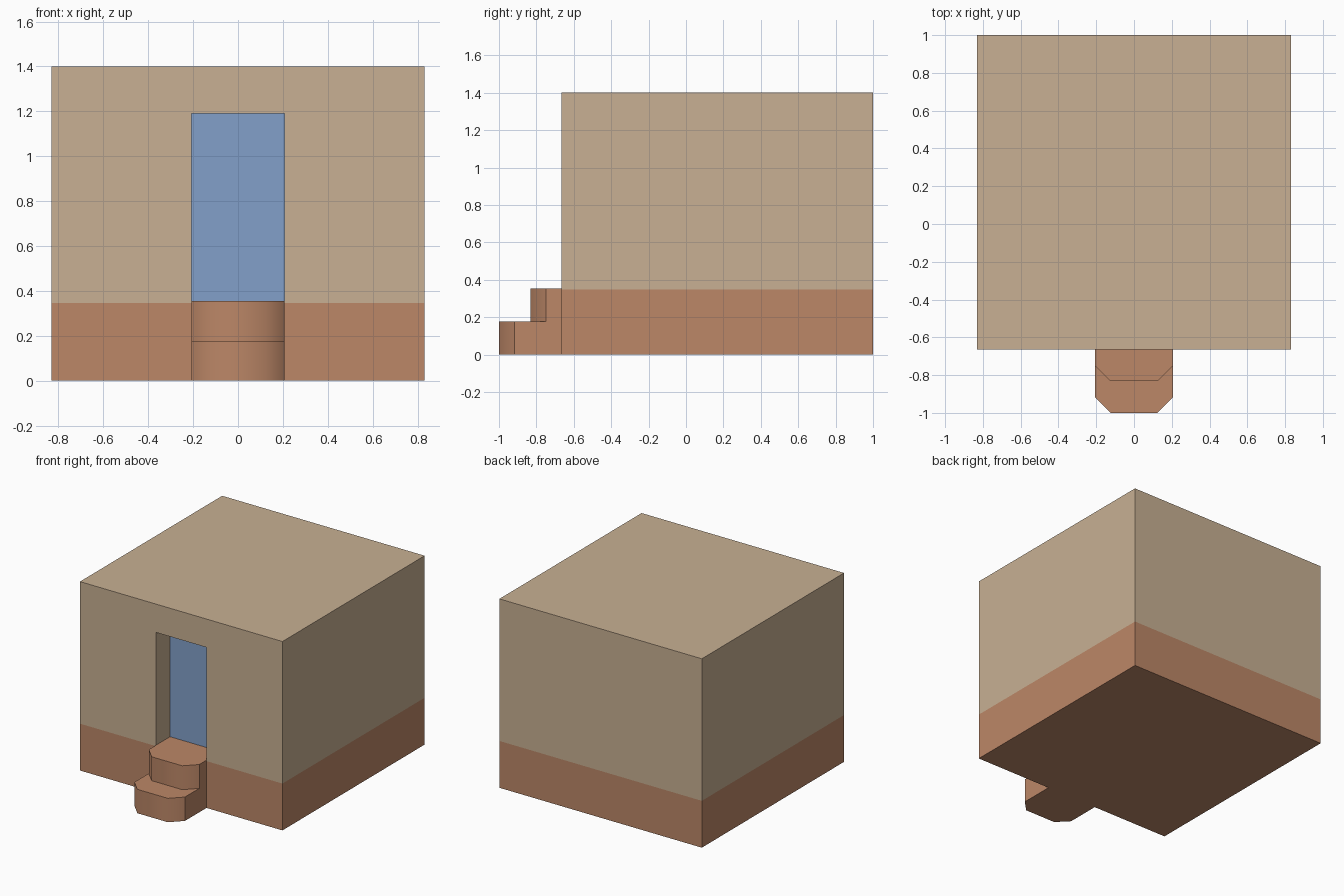
import bpy, bmesh

if "Cube" in bpy.data.objects:
    bpy.data.objects.remove(bpy.data.objects["Cube"])

W, Y0, Y1, H = 0.83, -0.665, 1.0, 1.4      # house half width, front, back, height
BAND, DOOR_W, DOOR_H = 0.347, 0.207, 1.19  # base band height, doorway half width, top
DEPTH = 0.17                               # doorway recess depth


def material(name, rgb):
    m = bpy.data.materials.new(name)
    m.diffuse_color = (*rgb, 1)
    m.use_nodes = True
    m.node_tree.nodes["Principled BSDF"].inputs["Base Color"].default_value = m.diffuse_color
    return m


tan = material("tan_wall", (0.578, 0.434, 0.292))
brown = material("brown_base", (0.503, 0.242, 0.136))
blue = material("blue_door", (0.223, 0.352, 0.591))


def finish(bm, name, mats):
    bmesh.ops.recalc_face_normals(bm, faces=bm.faces)
    me = bpy.data.meshes.new(name)
    bm.to_mesh(me)
    bm.free()
    for m in mats:
        me.materials.append(m)
    ob = bpy.data.objects.new(name, me)
    bpy.context.collection.objects.link(ob)
    return ob


def box(x0, x1, y0, y1, z0, z1):
    bm = bmesh.new()
    bmesh.ops.create_cube(bm, size=1)
    for v in bm.verts:
        v.co = (x1 if v.co.x > 0 else x0, y1 if v.co.y > 0 else y0, z1 if v.co.z > 0 else z0)
    return bm


# House: block cut at the band and doorway lines, doorway pushed inwards
bm = box(-W, W, Y0, Y1, 0, H)
for co, no in (((0, 0, BAND), (0, 0, 1)), ((0, 0, DOOR_H), (0, 0, 1)),
               ((-DOOR_W, 0, 0), (1, 0, 0)), ((DOOR_W, 0, 0), (1, 0, 0))):
    bmesh.ops.bisect_plane(bm, geom=bm.verts[:] + bm.edges[:] + bm.faces[:], plane_co=co, plane_no=no)
bm.normal_update()
opening = [f for f in bm.faces if f.normal.y < -0.9
           and abs(f.calc_center_median().x) < DOOR_W
           and BAND < f.calc_center_median().z < DOOR_H]
new = bmesh.ops.extrude_face_region(bm, geom=opening)["geom"]
bmesh.ops.translate(bm, vec=(0, DEPTH, 0), verts=[v for v in new if isinstance(v, bmesh.types.BMVert)])
bmesh.ops.delete(bm, geom=[f for f in opening if f.is_valid], context='FACES_ONLY')
for f in bm.faces:
    f.material_index = 1 if f.calc_center_median().z < BAND + 0.001 else 0
finish(bm, "house_walls", [tan, brown])

# Door at the back of the recess
back = Y0 + DEPTH
finish(box(-DOOR_W, DOOR_W, back - 0.005, back, BAND, DOOR_H), "door", [blue])


# Steps: chamfered outline raised into a block
def step(name, front, rear, z0, z1):
    bm = bmesh.new()
    half = [(0.125, front), (DOOR_W, front + 0.083), (DOOR_W, rear)]
    outline = half + [(-x, y) for x, y in reversed(half)]
    base = bm.faces.new([bm.verts.new((x, y, z0)) for x, y in outline])
    new = bmesh.ops.extrude_face_region(bm, geom=[base], use_keep_orig=True)["geom"]
    bmesh.ops.translate(bm, vec=(0, 0, z1 - z0), verts=[v for v in new if isinstance(v, bmesh.types.BMVert)])
    for f in bm.faces:
        f.smooth = True
    # only the front corners shade smoothly
    for e in bm.edges:
        a, b = (v.co for v in e.verts)
        e.smooth = abs(a.z - b.z) > 0.01 and a.y < front + 0.01
    return finish(bm, name, [brown])


step("lower_step", -1.0, Y0, 0, 0.177)
step("upper_step", -0.832, back - 0.005, 0.177, 0.354)
